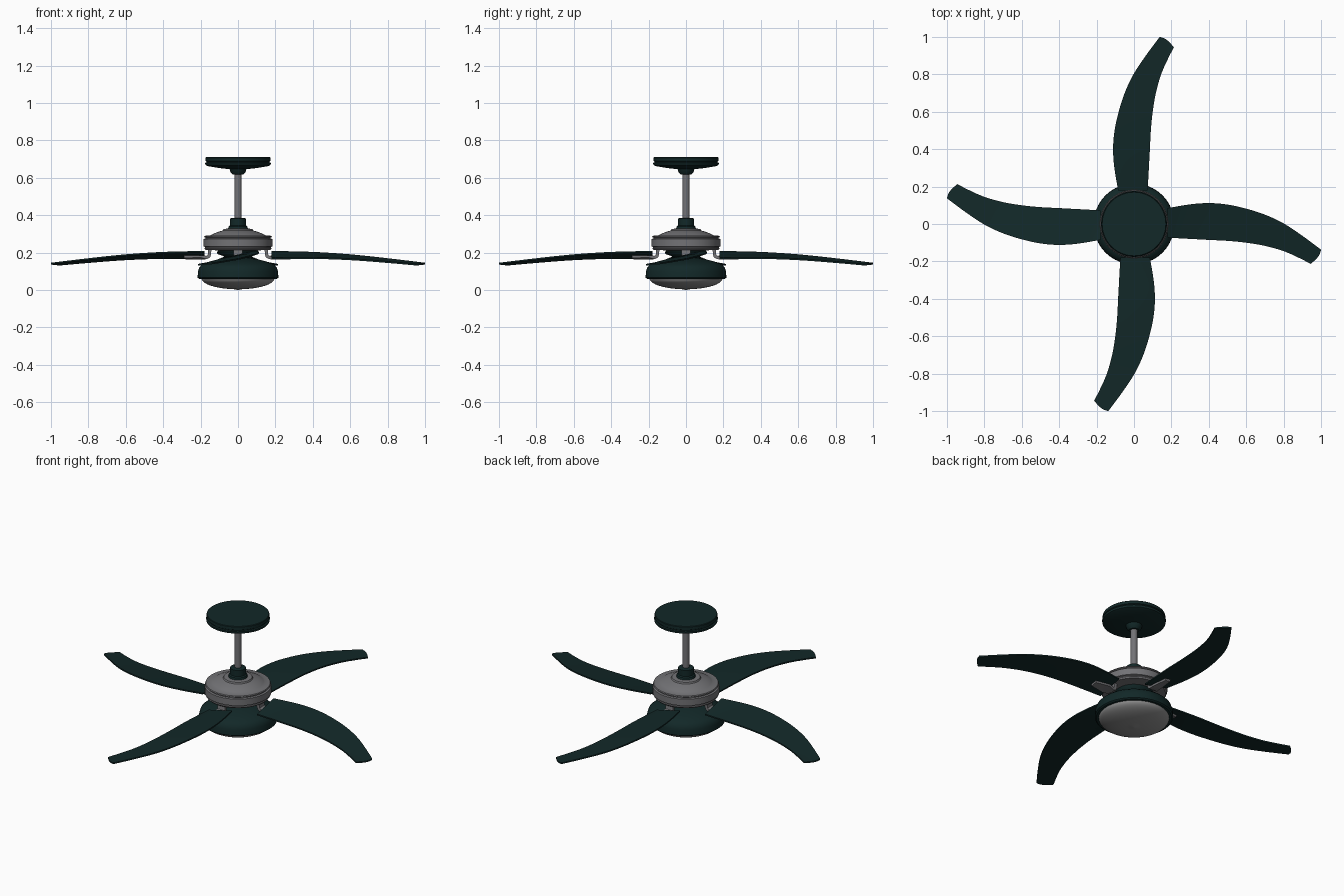
import bpy, bmesh, math
from mathutils import Matrix, Vector

if "Cube" in bpy.data.objects:
    bpy.data.objects.remove(bpy.data.objects["Cube"])


def material(name, rgb):
    m = bpy.data.materials.new(name)
    m.diffuse_color = (*rgb, 1)
    m.use_nodes = True
    m.node_tree.nodes["Principled BSDF"].inputs["Base Color"].default_value = m.diffuse_color
    return m


GREEN = material("dark green", (0.006, 0.021, 0.021))
STEEL = material("brushed steel", (0.17, 0.17, 0.18))
GLASS = material("frosted glass", (0.27, 0.27, 0.27))


def finish(name, bm, mat, angle=35):
    bmesh.ops.recalc_face_normals(bm, faces=bm.faces)
    me = bpy.data.meshes.new(name)
    bm.to_mesh(me)
    bm.free()
    me.materials.append(mat)
    ob = bpy.data.objects.new(name, me)
    bpy.context.collection.objects.link(ob)
    bpy.ops.object.select_all(action='DESELECT')
    ob.select_set(True)
    bpy.context.view_layer.objects.active = ob
    bpy.ops.object.shade_smooth_by_angle(angle=math.radians(angle))
    return ob


def lathe(name, profile, mat, n=64):
    """Revolve (radius, z) points around the z axis, closing both ends."""
    bm = bmesh.new()
    rings = [[bm.verts.new((r * math.cos(2 * math.pi * i / n),
                            r * math.sin(2 * math.pi * i / n), z))
              for i in range(n)] for r, z in profile]
    for a, b in zip(rings, rings[1:]):
        for i in range(n):
            j = (i + 1) % n
            bm.faces.new((a[i], a[j], b[j], b[i]))
    bm.faces.new(rings[0])
    bm.faces.new(rings[-1])
    return finish(name, bm, mat)


def smooth_at(points, x):
    """Catmull-Rom style interpolation of (x, value) points."""
    k = max(i for i in range(len(points) - 1) if points[i][0] <= x + 1e-9)

    def slope(i):
        a, b = points[max(i - 1, 0)], points[min(i + 1, len(points) - 1)]
        return (b[1] - a[1]) / (b[0] - a[0])
    (x0, y0), (x1, y1) = points[k], points[k + 1]
    h = x1 - x0
    t = (x - x0) / h
    return ((2*t**3 - 3*t**2 + 1) * y0 + (t**3 - 2*t**2 + t) * h * slope(k)
            + (3*t**2 - 2*t**3) * y1 + (t**3 - t**2) * h * slope(k + 1))


# Ceiling canopy, rod and collar
lathe("ceiling_canopy", [(0.17, 0.71), (0.173, 0.707), (0.173, 0.69), (0.168, 0.687),
                         (0.168, 0.683), (0.176, 0.68), (0.174, 0.668), (0.16, 0.662),
                         (0.1, 0.652), (0.045, 0.646), (0.04, 0.63), (0.028, 0.617)], GREEN)
lathe("down_rod", [(0.019, 0.65), (0.019, 0.36)], STEEL, 32)
lathe("rod_collar", [(0.03, 0.386), (0.043, 0.382), (0.043, 0.345), (0.05, 0.34),
                     (0.055, 0.32)], GREEN)

# Motor housing with grooves
lathe("motor_housing", [(0.06, 0.328), (0.078, 0.326), (0.082, 0.318), (0.11, 0.31),
                        (0.14, 0.297), (0.15, 0.291), (0.178, 0.29), (0.181, 0.284),
                        (0.174, 0.28), (0.174, 0.276), (0.184, 0.273), (0.184, 0.233),
                        (0.176, 0.23), (0.176, 0.225), (0.18, 0.222), (0.174, 0.214),
                        (0.1, 0.212)], STEEL)

# Neck and light housing
lathe("neck", [(0.11, 0.214), (0.1, 0.195), (0.075, 0.178), (0.07, 0.15)], GREEN)
lathe("light_housing", [(0.06, 0.172), (0.1, 0.166), (0.15, 0.153), (0.19, 0.137),
                        (0.207, 0.122), (0.214, 0.1), (0.216, 0.066), (0.208, 0.06),
                        (0.19, 0.06)], GREEN)
lens = [(0.195 * math.cos(a), 0.062 - 0.058 * math.sin(a))
        for a in (math.pi / 2 * i / 14 for i in range(14))]
lathe("light_lens", lens + [(0.003, 0.0)], GLASS)

# Blade outline edges along its length, and arch height
CONVEX = [(0.18, 0.085), (0.3, 0.105), (0.4, 0.112), (0.5, 0.104), (0.6, 0.082),
          (0.7, 0.05), (0.8, 0.003), (0.9, -0.063), (1.0, -0.137)]
CONCAVE = [(0.18, -0.073), (0.4, -0.085), (0.5, -0.09), (0.6, -0.1), (0.7, -0.117),
           (0.8, -0.145), (0.88, -0.18), (0.945, -0.213)]
ARCH = [(0.18, 0.187), (0.4, 0.185), (0.6, 0.175), (0.8, 0.157), (1.0, 0.136)]


def blade(turn):
    bm = bmesh.new()
    L, W, thick = 28, 8, 0.008
    layers = []
    for dz in (0.5, -0.5):
        grid = []
        for i in range(L + 1):
            t = i / L
            xa, xb = 0.18 + 0.82 * t, 0.18 + 0.765 * t
            a = Vector((xa, smooth_at(CONVEX, xa)))
            b = Vector((xb, smooth_at(CONCAVE, xb)))
            row = []
            for j in range(W + 1):
                s = j / W
                p = a.lerp(b, s)
                p.x += 0.012 * math.sin(math.pi * s) * t ** 8   # rounded tip
                p.x = min(p.x, 1.0)
                pitch = (0.5 - s) * (0.036 - 0.024 * t)
                z = smooth_at(ARCH, min(p.x, 1.0)) + pitch + dz * thick
                row.append(bm.verts.new((p.x, p.y, z)))
            grid.append(row)
        layers.append(grid)
    top, low = layers
    for g in layers:
        for i in range(L):
            for j in range(W):
                bm.faces.new((g[i][j], g[i+1][j], g[i+1][j+1], g[i][j+1]))
    for i in range(L):
        for j in (0, W):
            bm.faces.new((top[i][j], top[i+1][j], low[i+1][j], low[i][j]))
    for j in range(W):
        for i in (0, L):
            bm.faces.new((top[i][j], top[i][j+1], low[i][j+1], low[i][j]))
    bm.transform(Matrix.Rotation(turn, 4, 'Z'))
    return finish("fan_blade", bm, GREEN)


def bracket(turn):
    """Bent arm sweeping down from the motor and out under the blade."""
    path = [(0.152, 0.222), (0.152, 0.192), (0.156, 0.18), (0.168, 0.174),
            (0.2, 0.174), (0.29, 0.174)]
    half = [0.024, 0.024, 0.024, 0.026, 0.032, 0.018]
    bm = bmesh.new()
    rings = []
    for k, (x, z) in enumerate(path):
        p0, p1 = Vector(path[max(k-1, 0)]), Vector(path[min(k+1, len(path)-1)])
        d = (p1 - p0).normalized()
        n = Vector((-d.y, d.x)) * (0.009 if k < 4 else 0.006)
        w = half[k]
        rings.append([bm.verts.new((x + s * n.x, y, z + s * n.y + y * 0.18 * (k > 3)))
                      for s, y in ((1, -w), (1, w), (-1, w), (-1, -w))])
    for a, b in zip(rings, rings[1:]):
        for i in range(4):
            bm.faces.new((a[i], a[(i+1) % 4], b[(i+1) % 4], b[i]))
    bm.faces.new(rings[0])
    bm.faces.new(rings[-1])
    bm.transform(Matrix.Rotation(turn, 4, 'Z'))
    return finish("blade_bracket", bm, STEEL)


# Four blades, each on its own bracket
for q in range(4):
    blade(q * math.pi / 2)
    bracket(q * math.pi / 2)
